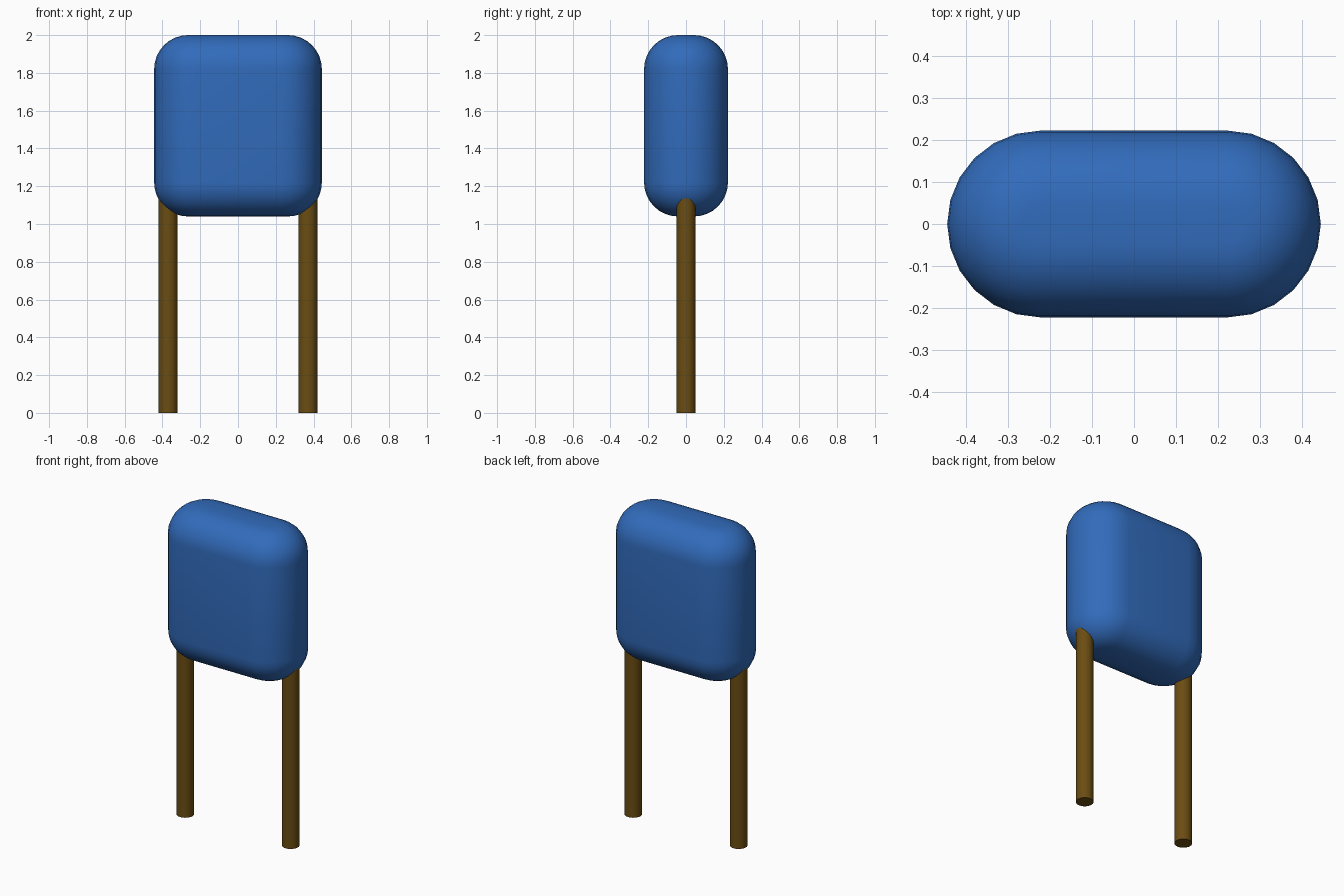
import bpy, bmesh
from math import sin, cos, pi, radians

cube = bpy.data.objects.get("Cube")
if cube:
    bpy.data.objects.remove(cube, do_unlink=True)


def material(name, rgb):
    mat = bpy.data.materials.new(name)
    mat.use_nodes = True
    mat.diffuse_color = (*rgb, 1)
    mat.node_tree.nodes["Principled BSDF"].inputs["Base Color"].default_value = (*rgb, 1)
    return mat


def finish(obj, mat, angle):
    obj.data.materials.append(mat)
    bpy.ops.object.select_all(action="DESELECT")
    obj.select_set(True)
    bpy.context.view_layer.objects.active = obj
    bpy.ops.object.shade_smooth_by_angle(angle=radians(angle))


blue = material("blue coating", (0.031, 0.147, 0.497))
bronze = material("bronze metal", (0.145, 0.073, 0.006))

# Body: stadium outline lofted upward with rounded lower and upper rims
RADIUS, STRAIGHT, FILLET = 0.222, 0.222, 0.18
BOTTOM, TOP = 1.04, 2.0
ARC, RIM = 12, 8


def stadium(bm, radius, z):
    ring = []
    for side, start in ((1, -pi / 2), (-1, pi / 2)):
        for i in range(ARC + 1):
            a = start + pi * i / ARC
            ring.append(bm.verts.new((side * STRAIGHT + radius * cos(a), radius * sin(a), z)))
    return ring


bm = bmesh.new()
steps = [pi / 2 * i / RIM for i in range(RIM + 1)]
lower = [(RADIUS - FILLET * (1 - sin(a)), BOTTOM + FILLET * (1 - cos(a))) for a in steps]
upper = [(r, BOTTOM + TOP - z) for r, z in reversed(lower)]
rings = [stadium(bm, r, z) for r, z in lower + upper]
for low, high in zip(rings, rings[1:]):
    for i in range(len(low)):
        j = (i + 1) % len(low)
        bm.faces.new((low[i], low[j], high[j], high[i]))
bm.faces.new(list(reversed(rings[0])))
bm.faces.new(rings[-1])
mesh = bpy.data.meshes.new("body")
bm.to_mesh(mesh)
bm.free()
body = bpy.data.objects.new("body", mesh)
bpy.context.collection.objects.link(body)
finish(body, blue, 40)

# Two straight round leads that end inside the body
LEAD_HEIGHT = 1.22
for name, side in (("left_lead", 1), ("right_lead", -1)):
    bpy.ops.mesh.primitive_cylinder_add(vertices=24, radius=0.051, depth=LEAD_HEIGHT,
                                        location=(side * 0.37, 0, LEAD_HEIGHT / 2))
    lead = bpy.context.object
    lead.name = name
    finish(lead, bronze, 40)
